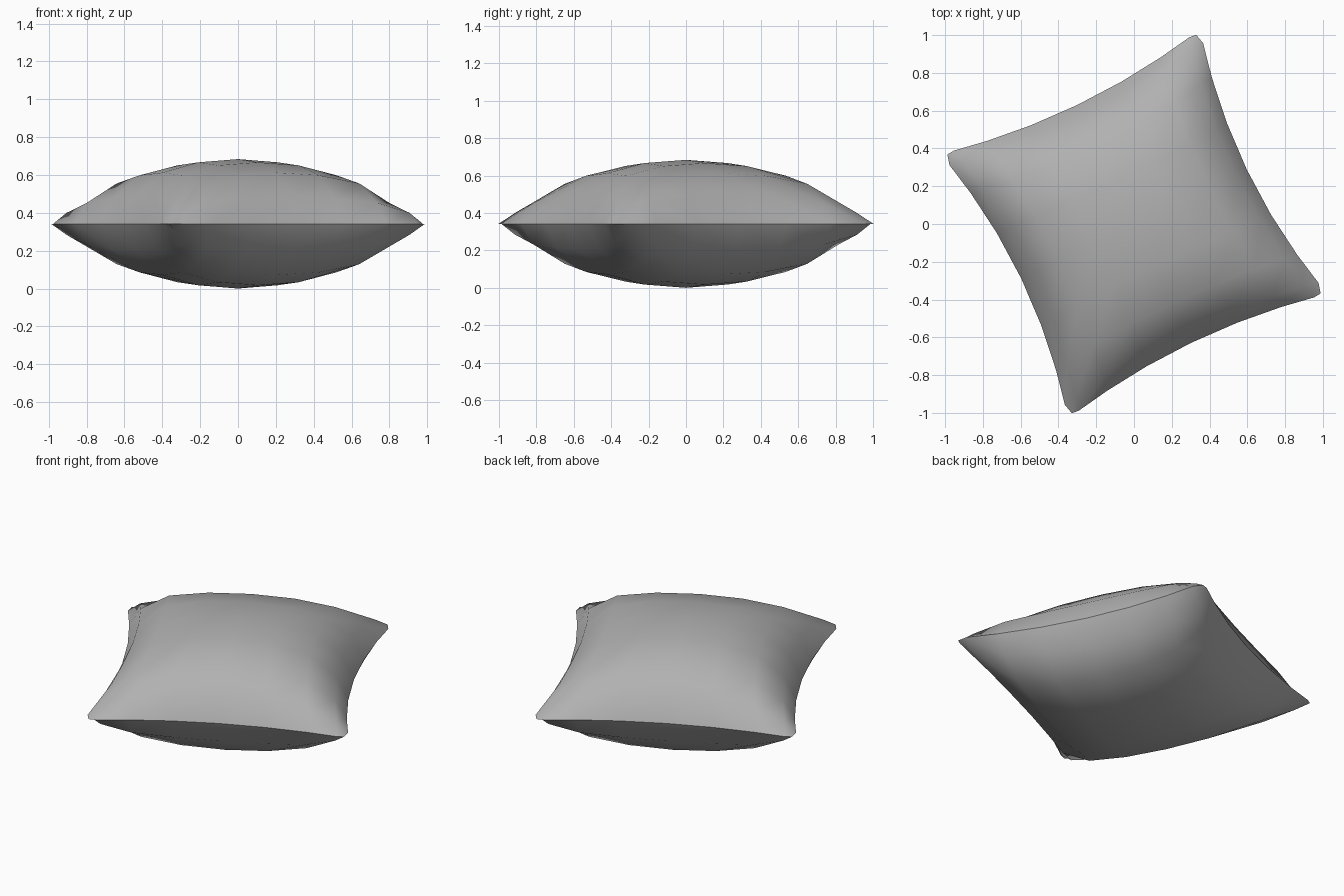
import bpy, bmesh
from mathutils import Matrix
from math import radians

if "Cube" in bpy.data.objects:
    bpy.data.objects.remove(bpy.data.objects["Cube"])

HALF = 0.342                                   # half thickness, seam height
STEPS = [0, 0.35, 0.67, 0.905, 1.0]            # spacing, tighter near the seam
PUFF = [1.0, 0.95, 0.79, 0.41, 0.0]            # how full the cushion is at each step


def cushion_point(i, j, side):
    """Point of the padded square; sides bow inward, corners are blunted."""
    a = STEPS[abs(i)] * (1 if i >= 0 else -1)
    b = STEPS[abs(j)] * (1 if j >= 0 else -1)
    x = a * (0.663 + 0.100 * b * b)
    y = b * (0.698 + 0.080 * a * a)
    if abs(i) == 4 and abs(j) == 4:
        x, y = x * 0.958, y * 0.977
    return x, y, side * HALF * PUFF[abs(i)] * PUFF[abs(j)]


# Upper and lower skins, joined along the seam
bm = bmesh.new()
for side in (1, -1):
    grid = {(i, j): bm.verts.new(cushion_point(i, j, side))
            for i in range(-4, 5) for j in range(-4, 5)}
    for i in range(-4, 4):
        for j in range(-4, 4):
            quad = [grid[i, j], grid[i + 1, j], grid[i + 1, j + 1], grid[i, j + 1]]
            bm.faces.new(quad[::side]).smooth = True
bmesh.ops.remove_doubles(bm, verts=bm.verts, dist=0.0005)
bmesh.ops.recalc_face_normals(bm, faces=bm.faces)

# Sewn seam stays a crisp crease
for edge in bm.edges:
    edge.smooth = not all(abs(v.co.z) < 1e-5 for v in edge.verts)

# Turn the cushion and rest it on the ground
bm.transform(Matrix.Translation((0, 0, HALF)) @ Matrix.Rotation(radians(25.7), 4, 'Z'))

mesh = bpy.data.meshes.new("cushion")
bm.to_mesh(mesh)
bm.free()
cushion = bpy.data.objects.new("cushion", mesh)
bpy.context.collection.objects.link(cushion)

# Dark grey cloth
cloth = bpy.data.materials.new("grey_cloth")
cloth.diffuse_color = (0.44, 0.44, 0.44, 1)
cloth.use_nodes = True
cloth.node_tree.nodes["Principled BSDF"].inputs["Base Color"].default_value = cloth.diffuse_color
mesh.materials.append(cloth)
